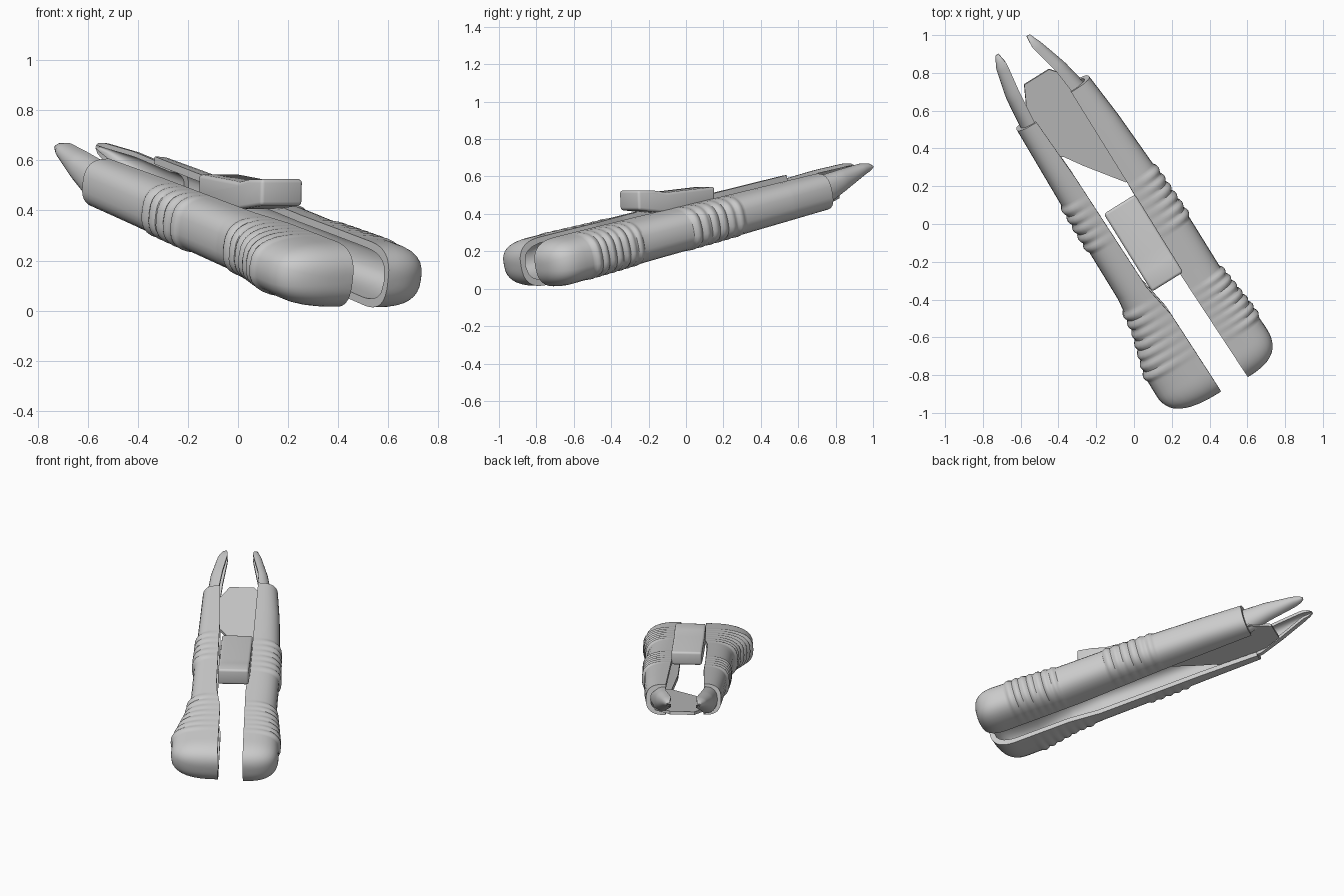
import bpy, bmesh, math
from mathutils import Matrix, Vector

if "Cube" in bpy.data.objects:
    bpy.data.objects.remove(bpy.data.objects["Cube"])

TILT = math.radians(12.7)
# local axes: x = along the tool toward the tips, y = sideways, z = up
YAW = Matrix(((-0.527, 0.85, 0, 0), (0.85, 0.527, 0, 0), (0, 0, 1, 0), (0, 0, 0, 1)))
FRAME = Matrix.Translation((0, 0, 0.34)) @ YAW @ Matrix.Rotation(-TILT, 4, 'Y')


def interp(pts, s):
    """Linear interpolation through (s, value) points."""
    if s <= pts[0][0]:
        return pts[0][1]
    for (a, va), (b, vb) in zip(pts, pts[1:]):
        if s <= b:
            return va + (vb - va) * (s - a) / (b - a)
    return pts[-1][1]


def finish(bm, name, matrix, angle=35):
    bmesh.ops.remove_doubles(bm, verts=bm.verts, dist=0.0004)
    bm.transform(matrix)
    bmesh.ops.recalc_face_normals(bm, faces=bm.faces)
    mesh = bpy.data.meshes.new(name)
    bm.to_mesh(mesh)
    bm.free()
    obj = bpy.data.objects.new(name, mesh)
    bpy.context.collection.objects.link(obj)
    bpy.ops.object.select_all(action='DESELECT')
    obj.select_set(True)
    bpy.context.view_layer.objects.active = obj
    bpy.ops.object.shade_smooth_by_angle(angle=math.radians(angle))
    return obj


def loft_channel(name, sections):
    """Sections are (outer arc, inner arc) lists; makes a closed C-shaped channel."""
    bm = bmesh.new()
    rings = []
    for outer, inner in sections:
        rings.append([bm.verts.new(p) for p in outer + inner[::-1]])
    n = len(rings[0])
    for a, b in zip(rings, rings[1:]):
        for j in range(n):
            k = (j + 1) % n
            bm.faces.new((a[j], a[k], b[k], b[j]))
    for r in (rings[0], rings[-1]):
        for j in range(n // 2 - 1):
            bm.faces.new((r[j], r[j + 1], r[n - 2 - j], r[n - 1 - j]))
    return finish(bm, name, FRAME)


def arc(s, inner, outer, top, bottom, power, bump=0.0, n=17):
    """Half superellipse open toward the inner side."""
    pts = []
    mid, h = (top + bottom) / 2, (top - bottom) / 2
    for j in range(n):
        t = math.pi * (j / (n - 1) - 0.5)
        c = max(math.cos(t), 0) ** (2 / power)
        w = math.copysign(abs(math.sin(t)) ** (2 / power), t)
        side = math.copysign(bump, outer - inner) if bump else 0
        pts.append(Vector((s, inner + (outer - inner + side) * c, mid + (h + bump * c * 0.6) * w)))
    return pts


HEIGHT = [(-1, .132), (-.6, .126), (0, .115), (.8, .1)]


def handle(name, start, end, outer, inner, grips):
    wall, dome = 0.03, 0.17

    def close(s):
        k = min(max((start + dome - s) / dome, 0), 1)
        return (1 - k ** 2.7) ** (1 / 2.7)
    stations = [start + d for d in (0, .001, .004, .009)]
    steps = 170
    stations += [start + .018 + (end - start - .018) * i / steps for i in range(steps + 1)]
    sections = []
    for s in stations:
        o, i, h = interp(outer, s), interp(inner, s), interp(HEIGHT, s)
        bump = 0
        for g0, g1, count in grips:                # grip ribs
            if g0 < s < g1:
                bump = 0.014 * abs(math.sin(math.pi * count * (s - g0) / (g1 - g0)))
        f, g = close(s), close(s - wall)
        sign = math.copysign(1, o - i)
        sections.append((arc(s, i, i + (o - i) * f, h * f, -h * f, 2.7, bump),
                         arc(s, i, i + (o - i - sign * wall) * g, (h - wall) * g, -(h - wall) * g, 2.7)))
    return loft_channel(name, sections)


# two hollow half-shell handles
handle("left_handle", -1.015, .77,
       [(-1, -.38), (-.75, -.378), (-.5, -.305), (-.3, -.282), (.1, -.28), (.3, -.275), (.77, -.265)],
       [(-1, -.075), (-.5, -.085), (-.3, -.12), (.4, -.135), (.77, -.155)],
       [(-.76, -.37, 7), (0, .29, 5)])
handle("right_handle", -1.025, .81,
       [(-1, .305), (-.85, .305), (-.7, .298), (-.45, .268), (-.1, .268), (.2, .255), (.55, .235), (.81, .21)],
       [(-1, .085), (-.35, .068), (.2, .085), (.81, .085)],
       [(-.78, -.44, 7), (-.12, .22, 6)])


# tapering curved prongs at the nose
def prong(name, outer, inner):
    top = [(.7, .08), (.95, .088), (1.12, .086), (1.17, .075), (1.185, .06)]
    bottom = [(.7, -.085), (.8, -.085), (.95, -.035), (1.12, .02), (1.17, .035), (1.185, .05)]
    sections = []
    for k in range(25):
        s = .7 + .485 * k / 24
        o, i, t, b = (interp(c, s) for c in (outer, inner, top, bottom))
        wall = min(.02, (t - b) * .3)
        sign = math.copysign(1, o - i)
        sections.append((arc(s, i, o, t, b, 2.3, n=13),
                         arc(s, i, o - sign * wall, t - wall, b + wall, 2.3, n=13)))
    loft_channel(name, sections)


prong("left_prong", [(.7, -.248), (.95, -.225), (1.12, -.188), (1.185, -.155)],
      [(.7, -.17), (.95, -.148), (1.12, -.125), (1.185, -.135)])
prong("right_prong", [(.7, .19), (.95, .14), (1.12, .088), (1.185, .06)],
      [(.7, .1), (.95, .075), (1.12, .035), (1.185, .04)])


def extrude(name, points, offset, matrix, bevel=0):
    bm = bmesh.new()
    face = bm.faces.new([bm.verts.new(p) for p in points])
    res = bmesh.ops.extrude_face_region(bm, geom=[face])
    bmesh.ops.translate(bm, vec=offset, verts=[v for v in res['geom'] if isinstance(v, bmesh.types.BMVert)])
    bmesh.ops.recalc_face_normals(bm, faces=bm.faces)
    if bevel:
        edges = [e for e in bm.edges if e.calc_face_angle(0) > .4]
        bmesh.ops.bevel(bm, geom=edges, offset=bevel, segments=3, profile=.5, affect='EDGES')
    return finish(bm, name, matrix)


# thumb slider standing above the gap
profile = [(.13, .545), (-.17, .515), (-.25, .525), (-.355, .525), (-.35, .42), (-.18, .405), (.0, .43), (.13, .455)]
extrude("thumb_slider", [(u, -.108, z) for u, z in profile], (0, .195, 0), YAW, .015)

# inner plate joining the handles, dipping toward its pointed rear end
outline = [(.945, -.105), (.945, .05), (.82, .15), (.5, .18), (.22, .18), (.2, .08), (.40, -.065),
           (.50, -.13), (.55, -.2), (.75, -.2)]
extrude("inner_plate", [(s, v, -.045 - .05 * max(0, .6 - s)) for s, v in outline], (0, 0, -.02), FRAME)
